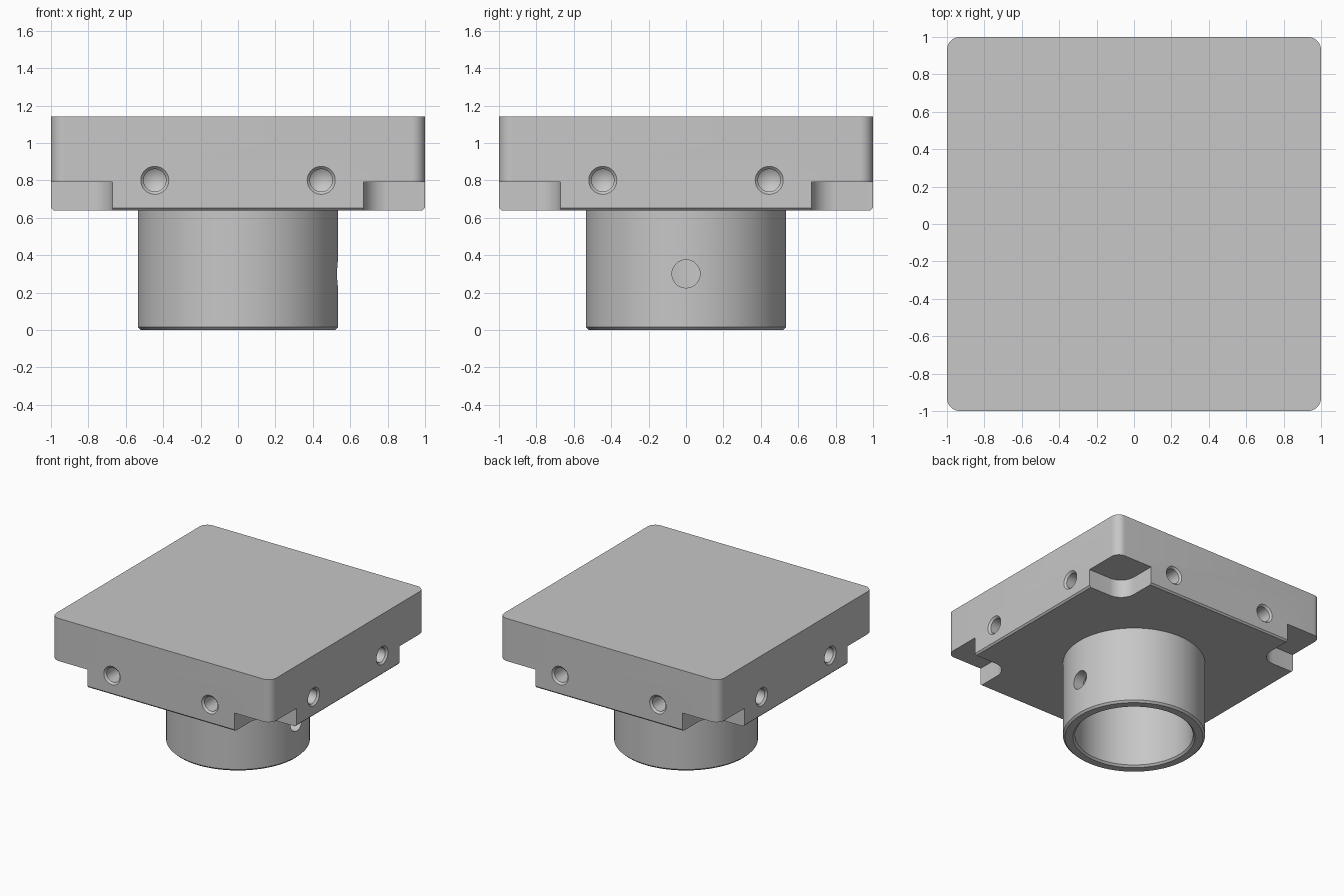
import bpy, bmesh
from math import pi, cos, sin
from mathutils import Matrix, Vector

cube = bpy.data.objects.get("Cube")
if cube:
    bpy.data.objects.remove(cube, do_unlink=True)

gray = bpy.data.materials.new("light gray")
gray.use_nodes = True
gray.diffuse_color = (0.57, 0.57, 0.57, 1)
gray.node_tree.nodes["Principled BSDF"].inputs["Base Color"].default_value = (0.57, 0.57, 0.57, 1)


def finish(bm, name):
    bmesh.ops.recalc_face_normals(bm, faces=bm.faces)
    mesh = bpy.data.meshes.new(name)
    bm.to_mesh(mesh)
    bm.free()
    mesh.materials.append(gray)
    obj = bpy.data.objects.new(name, mesh)
    bpy.context.collection.objects.link(obj)
    return obj


def rounded_square(half, radius, z, center=(0, 0), steps=10):
    """Points of a square outline with rounded corners."""
    pts = []
    for k in range(4):
        mid = Vector((half - radius, half - radius, 0))
        for i in range(steps + 1):
            a = pi / 2 * i / steps
            p = mid + Vector((cos(a), sin(a), 0)) * radius
            pts.append(Matrix.Rotation(k * pi / 2, 3, 'Z') @ p + Vector((*center, z)))
    return pts


def add_stack(bm, outlines):
    """Closed solid through a stack of matching outlines."""
    rings = [[bm.verts.new(p) for p in o] for o in outlines]
    for low, high in zip(rings, rings[1:]):
        for i in range(len(low)):
            j = (i + 1) % len(low)
            bm.faces.new((low[i], low[j], high[j], high[i]))
    bm.faces.new(rings[0])
    bm.faces.new(rings[-1])


def add_lathe(bm, profile, matrix=Matrix(), steps=96, closed=False):
    """Revolve (radius, height) points about z, then place with the matrix."""
    verts = [bm.verts.new((r, 0, z)) for r, z in profile]
    pairs = list(zip(verts, verts[1:]))
    if closed:
        pairs.append((verts[-1], verts[0]))
    edges = [bm.edges.new(p) for p in pairs]
    bmesh.ops.spin(bm, geom=verts + edges, axis=(0, 0, 1), cent=(0, 0, 0),
                   angle=2 * pi, steps=steps, use_merge=True)
    bmesh.ops.remove_doubles(bm, verts=bm.verts, dist=1e-5)
    bm.transform(matrix)


def cut(target, cutter):
    mod = target.modifiers.new("cut", 'BOOLEAN')
    mod.operation = 'DIFFERENCE'
    mod.solver = 'EXACT'
    mod.object = cutter
    cutter.hide_render = True
    bpy.ops.object.select_all(action='DESELECT')
    bpy.context.view_layer.objects.active = target
    target.select_set(True)
    bpy.ops.object.modifier_apply(modifier=mod.name)
    bpy.data.objects.remove(cutter, do_unlink=True)


def smooth(obj):
    bpy.ops.object.select_all(action='DESELECT')
    bpy.context.view_layer.objects.active = obj
    obj.select_set(True)
    bpy.ops.object.shade_smooth_by_angle(angle=pi / 6)


BOTTOM, TOP, BEVEL = 0.64, 1.14, 0.013

# Square plate with rounded corners and a chamfered lower edge
bm = bmesh.new()
add_stack(bm, [rounded_square(1 - BEVEL, 0.07 - BEVEL, BOTTOM),
               rounded_square(1, 0.07, BOTTOM + BEVEL),
               rounded_square(1, 0.07, TOP)])
plate = finish(bm, "mounting_plate")

# Corner pockets under the plate
bm = bmesh.new()
for sx in (-1, 1):
    for sy in (-1, 1):
        c = (1.17 * sx, 1.17 * sy)
        add_stack(bm, [rounded_square(0.5, 0.13, z, c) for z in (0.5, 0.79)])
cut(plate, finish(bm, "pocket_cutter"))

# Two countersunk blind holes with drill-point ends on every side
drill = [(0, -0.02), (0.095, -0.02), (0.06, 0.015), (0.06, 0.28), (0, 0.32)]
for side in range(4):
    for x in (-0.445, 0.445):
        bm = bmesh.new()
        place = (Matrix.Rotation(side * pi / 2, 4, 'Z')
                 @ Matrix.Translation((x, -1, 0.8))
                 @ Matrix.Rotation(-pi / 2, 4, 'X'))
        add_lathe(bm, drill, place, 40)
        cut(plate, finish(bm, "drill_cutter"))
smooth(plate)

# Hollow collar with chamfered rims
bm = bmesh.new()
add_lathe(bm, [(0.445, BOTTOM + 0.01), (0.445, 0.015), (0.46, 0), (0.52, 0),
               (0.535, 0.015), (0.535, BOTTOM + 0.01)], closed=True)
collar = finish(bm, "collar")

# Cross hole through one wall of the collar
bm = bmesh.new()
place = Matrix.Translation((0.3, 0, 0.3)) @ Matrix.Rotation(pi / 2, 4, 'Y')
add_lathe(bm, [(0, 0), (0.075, 0), (0.075, 0.4), (0, 0.4)], place, 40)
cut(collar, finish(bm, "cross_hole_cutter"))
smooth(collar)
